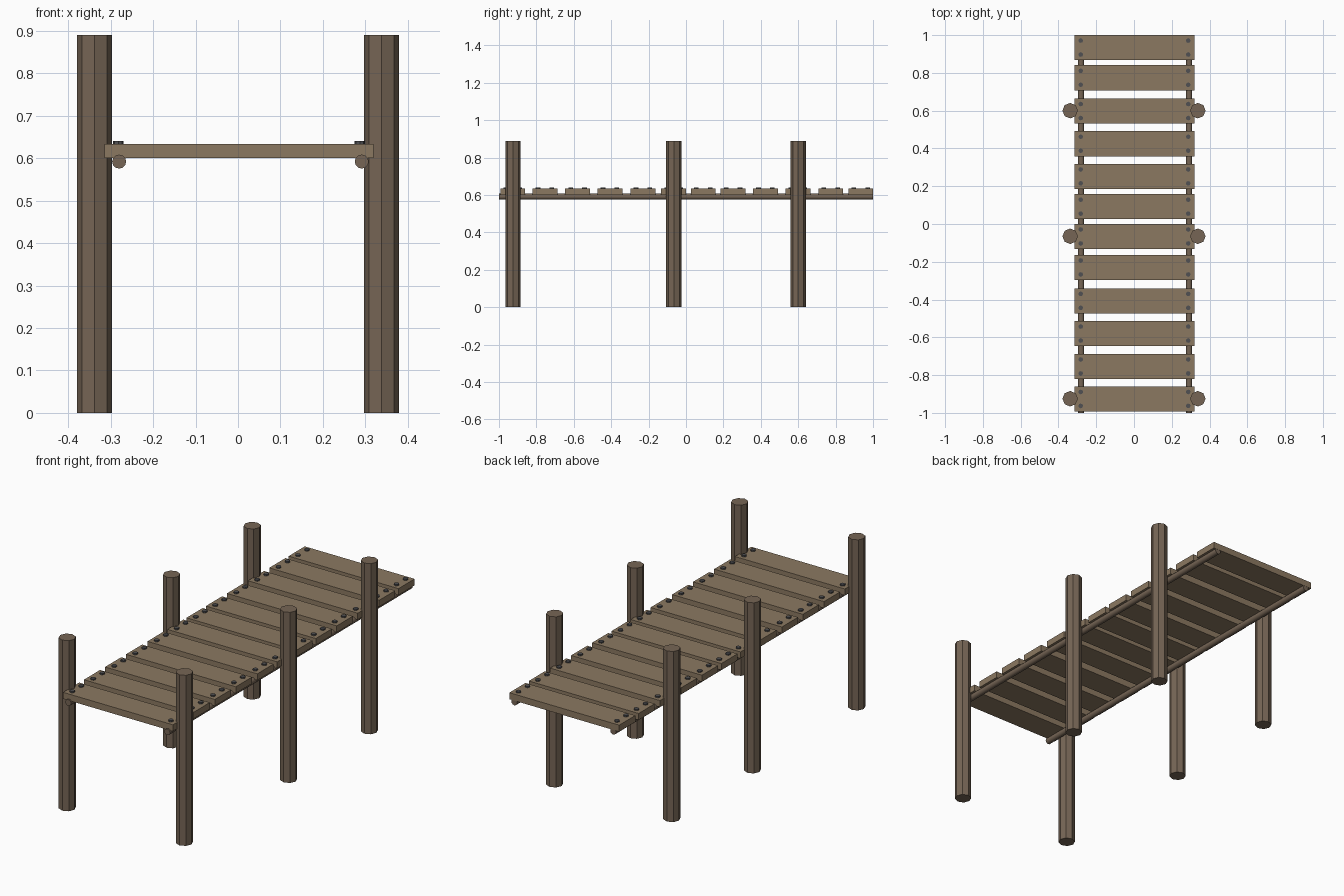
import bpy, math

if "Cube" in bpy.data.objects:
    bpy.data.objects.remove(bpy.data.objects["Cube"])


def material(name, color):
    m = bpy.data.materials.new(name)
    m.diffuse_color = (*color, 1)
    m.use_nodes = True
    m.node_tree.nodes["Principled BSDF"].inputs["Base Color"].default_value = m.diffuse_color
    return m


PLANK = material("plank_wood", (0.26, 0.19, 0.12))
POST = material("post_wood", (0.18, 0.13, 0.09))
NAIL = material("nail_iron", (0.08, 0.08, 0.085))


def cylinder(name, loc, radius, depth, sides, mat, rot=(0, 0, 0)):
    bpy.ops.mesh.primitive_cylinder_add(vertices=sides, radius=radius, depth=depth,
                                        location=loc, rotation=rot)
    ob = bpy.context.object
    ob.name = name
    ob.data.materials.append(mat)
    return ob


def box(name, loc, size, mat):
    bpy.ops.mesh.primitive_cube_add(size=1, location=loc)
    ob = bpy.context.object
    ob.name = name
    ob.scale = size
    bpy.ops.object.transform_apply(location=False, rotation=False, scale=True)
    ob.data.materials.append(mat)
    return ob


# Octagonal posts in three pairs
POST_H = 0.89
for i, y in enumerate((-0.925, -0.065, 0.60)):
    for side, x in (("left", -0.338), ("right", 0.338)):
        cylinder(f"{side}_post_{i + 1}", (x, y, POST_H / 2), 0.041, POST_H, 8, POST)

# Round rails running under the deck
RAIL_X = (("left", -0.280), ("right", 0.2915))
for side, x in RAIL_X:
    rail = cylinder(f"{side}_rail", (x, 0, 0.592), 0.0165, 2.0, 12, POST,
                    (math.pi / 2, 0, 0))
    bpy.ops.object.shade_smooth_by_angle(angle=math.radians(40))

# Slightly uneven deck planks, each with four nail heads
PLANK_Y = (0.934, 0.774, 0.598, 0.425, 0.252, 0.092,
           -0.066, -0.230, -0.407, -0.580, -0.754, -0.926)
for i, y in enumerate(PLANK_Y):
    box(f"plank_{i + 1}", (0.002, y, 0.617), (0.634, 0.133, 0.034), PLANK)
    for side, x in (("left", -0.282), ("right", 0.287)):
        for end, dy in (("front", -0.037), ("back", 0.037)):
            cylinder(f"nail_{i + 1}_{side}_{end}", (x, y + dy, 0.635),
                     0.0125, 0.012, 8, NAIL)
